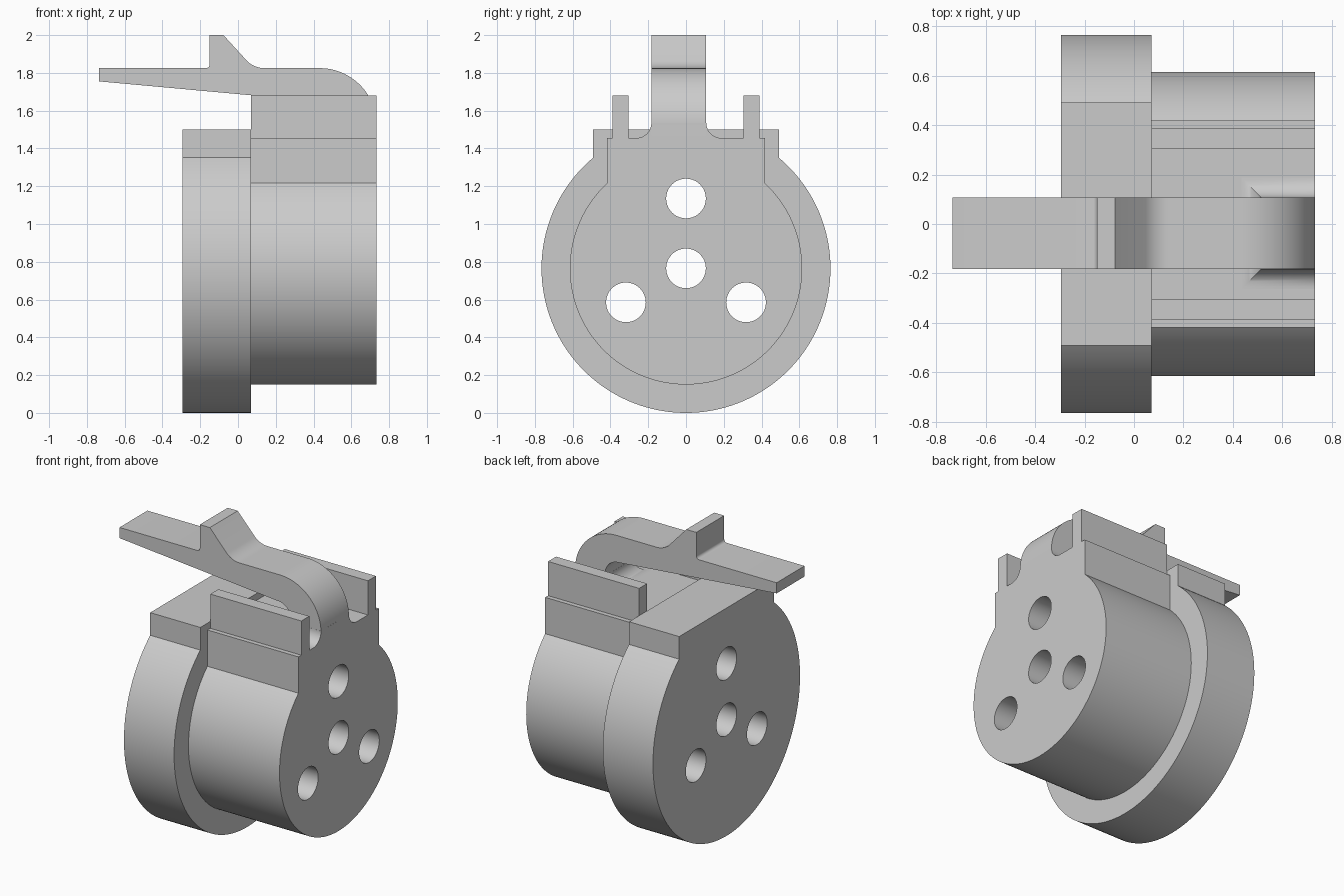
import bpy, bmesh
from math import sin, cos, pi, radians, asin
from mathutils import Vector

if "Cube" in bpy.data.objects:
    bpy.data.objects.remove(bpy.data.objects["Cube"], do_unlink=True)

AXIS_Z = 0.765          # height of the round parts' centre
BACK, STEP, END = -0.295, 0.07, 0.733
FLOOR = 1.455           # top of the housing between the rails
LEVER_Y = (-0.183, 0.107)

grey = bpy.data.materials.new("plain grey")
grey.use_nodes = True
grey.diffuse_color = (0.6, 0.6, 0.6, 1)
grey.node_tree.nodes["Principled BSDF"].inputs["Base Color"].default_value = (0.6, 0.6, 0.6, 1)


def arc(cu, cv, r, start, stop, n):
    """Points of an arc, angles in degrees."""
    angles = [radians(start + (stop - start) * i / n) for i in range(n + 1)]
    return [(cu + r * cos(a), cv + r * sin(a)) for a in angles]


def loft(name, sections):
    """Closed solid through matching rings of points."""
    bm = bmesh.new()
    rings = [[bm.verts.new(p) for p in s] for s in sections]
    n = len(rings[0])
    for low, high in zip(rings, rings[1:]):
        for i in range(n):
            j = (i + 1) % n
            bm.faces.new((low[i], low[j], high[j], high[i]))
    bm.faces.new(rings[0])
    bm.faces.new(rings[-1])
    bmesh.ops.recalc_face_normals(bm, faces=bm.faces)
    mesh = bpy.data.meshes.new(name)
    bm.to_mesh(mesh)
    bm.free()
    mesh.materials.append(grey)
    obj = bpy.data.objects.new(name, mesh)
    bpy.context.collection.objects.link(obj)
    return obj


def select_only(obj):
    bpy.ops.object.select_all(action='DESELECT')
    obj.select_set(True)
    bpy.context.view_layer.objects.active = obj


def along_x(name, outline, x0, x1):
    return loft(name, [[(x, y, z) for y, z in outline] for x in (x0, x1)])


def drill(obj):
    """Cut the four through holes."""
    for y, z in ((0, 1.135), (0, AXIS_Z), (-0.318, 0.585), (0.318, 0.585)):
        cutter = along_x("hole_cutter", arc(y, z, 0.105, 0, 352.5, 47), -1, 1)
        cutter.hide_render = True
        mod = obj.modifiers.new("hole", 'BOOLEAN')
        mod.operation, mod.solver, mod.object = 'DIFFERENCE', 'EXACT', cutter
        select_only(obj)
        bpy.ops.object.modifier_apply(modifier=mod.name)
        bpy.data.objects.remove(cutter, do_unlink=True)


def round_with_top(radius, half_width, top):
    """Circle whose upper part turns into straight shoulders, then a mirrored top line."""
    a = 90 - asin(half_width / radius) * 180 / pi
    circle = arc(0, AXIS_Z, radius, a, -180 - a, 120)
    return circle + [(-y, z) for y, z in top] + [(y, z) for y, z in reversed(top)]


# Wide flange with a flat-topped block
flange = along_x("flange", round_with_top(0.765, 0.492, [(0.492, 1.5)]), BACK, STEP)

# Narrower housing with two upright rails
rail_top = [(0.418, FLOOR), (0.388, FLOOR), (0.388, 1.68), (0.305, 1.68), (0.305, FLOOR)]
housing = along_x("housing", round_with_top(0.615, 0.418, rail_top), STEP, END)

for part in (flange, housing):
    drill(part)

# Bent lever with a thumb stop
wall = 0.515
side = [(-0.735, 1.755), (-0.735, 1.825)]
side += arc(-0.17, 1.845, 0.02, -90, 0, 6)
side += [(-0.15, 2), (-0.077, 2)]
side += arc(0.14, 1.955, 0.13, 225, 270, 10)
side += arc(END - 0.3, 1.525, 0.3, 90, 0, 24)
side += [(END, FLOOR), (wall, FLOOR)]
side += arc(wall - 0.1, 1.55, 0.1, 0, 90, 14)
lever = loft("lever", [[(x, y, z) for x, z in side] for y in LEVER_Y])

# Concave fillet around the lever root, mitred at its corners
r = 0.08
sections = []
for i in range(13):
    a = radians(90 * i / 12)
    grow, z = r * (1 - sin(a)) + 0.0005, FLOOR + r * (1 - cos(a))
    x, y0, y1 = wall - grow, LEVER_Y[0] - grow, LEVER_Y[1] + grow
    sections.append([(x, y0, z), (END, y0, z), (END, y1, z), (x, y1, z)])
root = loft("lever_root_fillet", sections)

for part in (flange, housing, lever, root):
    select_only(part)
    bpy.ops.object.shade_smooth_by_angle(angle=radians(30))
